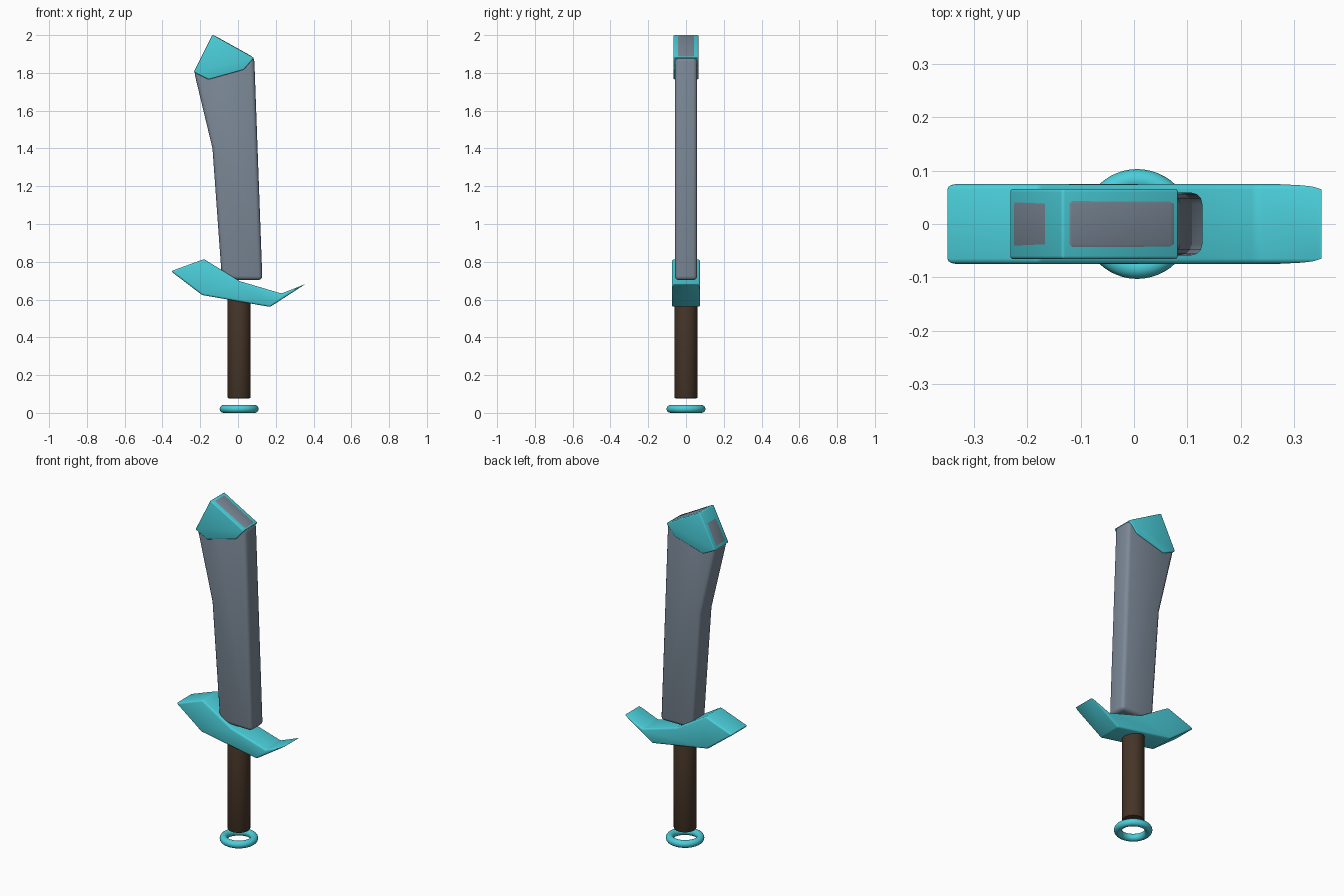
import bpy, bmesh
from math import radians

if "Cube" in bpy.data.objects:
    bpy.data.objects.remove(bpy.data.objects["Cube"])


def material(name, rgb):
    m = bpy.data.materials.new(name)
    m.diffuse_color = (*rgb, 1)
    m.use_nodes = True
    m.node_tree.nodes["Principled BSDF"].inputs["Base Color"].default_value = m.diffuse_color
    return m


TEAL = material("teal", (0.07, 0.62, 0.70))
STEEL = material("steel", (0.20, 0.25, 0.31))
BROWN = material("brown", (0.06, 0.035, 0.02))


def finish(ob, mat, bevel=0, segments=3):
    ob.data.materials.append(mat)
    if bevel:
        b = ob.modifiers.new("bevel", 'BEVEL')
        b.width, b.segments = bevel, segments
        b.limit_method, b.angle_limit = 'ANGLE', radians(30)
    bpy.ops.object.select_all(action='DESELECT')
    ob.select_set(True)
    bpy.context.view_layer.objects.active = ob
    if bevel:
        bpy.ops.object.modifier_apply(modifier="bevel")
    bpy.ops.object.shade_smooth_by_angle(angle=radians(32))
    return ob


def slab(name, outline, half, mat, bevel):
    """Extrude an x-z outline symmetrically along y."""
    bm = bmesh.new()
    face = bm.faces.new([bm.verts.new((x, -half, z)) for x, z in outline])
    ext = bmesh.ops.extrude_face_region(bm, geom=[face])
    verts = [v for v in ext["geom"] if isinstance(v, bmesh.types.BMVert)]
    bmesh.ops.translate(bm, verts=verts, vec=(0, 2 * half, 0))
    bmesh.ops.recalc_face_normals(bm, faces=bm.faces)
    me = bpy.data.meshes.new(name)
    bm.to_mesh(me)
    bm.free()
    ob = bpy.data.objects.new(name, me)
    bpy.context.collection.objects.link(ob)
    return finish(ob, mat, bevel)


# Blade, running up through the tip cap and flush with its top
slab("blade", [(-0.085, 0.705), (0.129, 0.703), (0.086, 1.881),
               (-0.134, 2.003), (-0.233, 1.808), (-0.135, 1.40)],
     0.059, STEEL, 0.021)

# Coloured tip cap
slab("blade_tip", [(-0.135, 2.002), (-0.234, 1.804), (-0.156, 1.765),
                   (0.03, 1.817), (0.085, 1.88)], 0.066, TEAL, 0.006)

# Crooked crossguard
slab("guard", [(-0.355, 0.75), (-0.19, 0.624), (0.17, 0.561),
               (0.357, 0.682), (0.23, 0.632), (0.01, 0.697), (-0.18, 0.814)],
     0.075, TEAL, 0.010)

# Grip
bpy.ops.mesh.primitive_cylinder_add(vertices=32, radius=0.061, depth=0.56,
                                    location=(0.006, 0, 0.357))
grip = bpy.context.object
grip.name = "grip"
finish(grip, BROWN, 0.006, 2)

# Pommel ring, hanging just below the grip
bpy.ops.mesh.primitive_torus_add(major_segments=48, minor_segments=16,
                                 major_radius=0.082, minor_radius=0.021,
                                 location=(0.006, 0, 0.021))
ring = bpy.context.object
ring.name = "pommel_ring"
finish(ring, TEAL)
